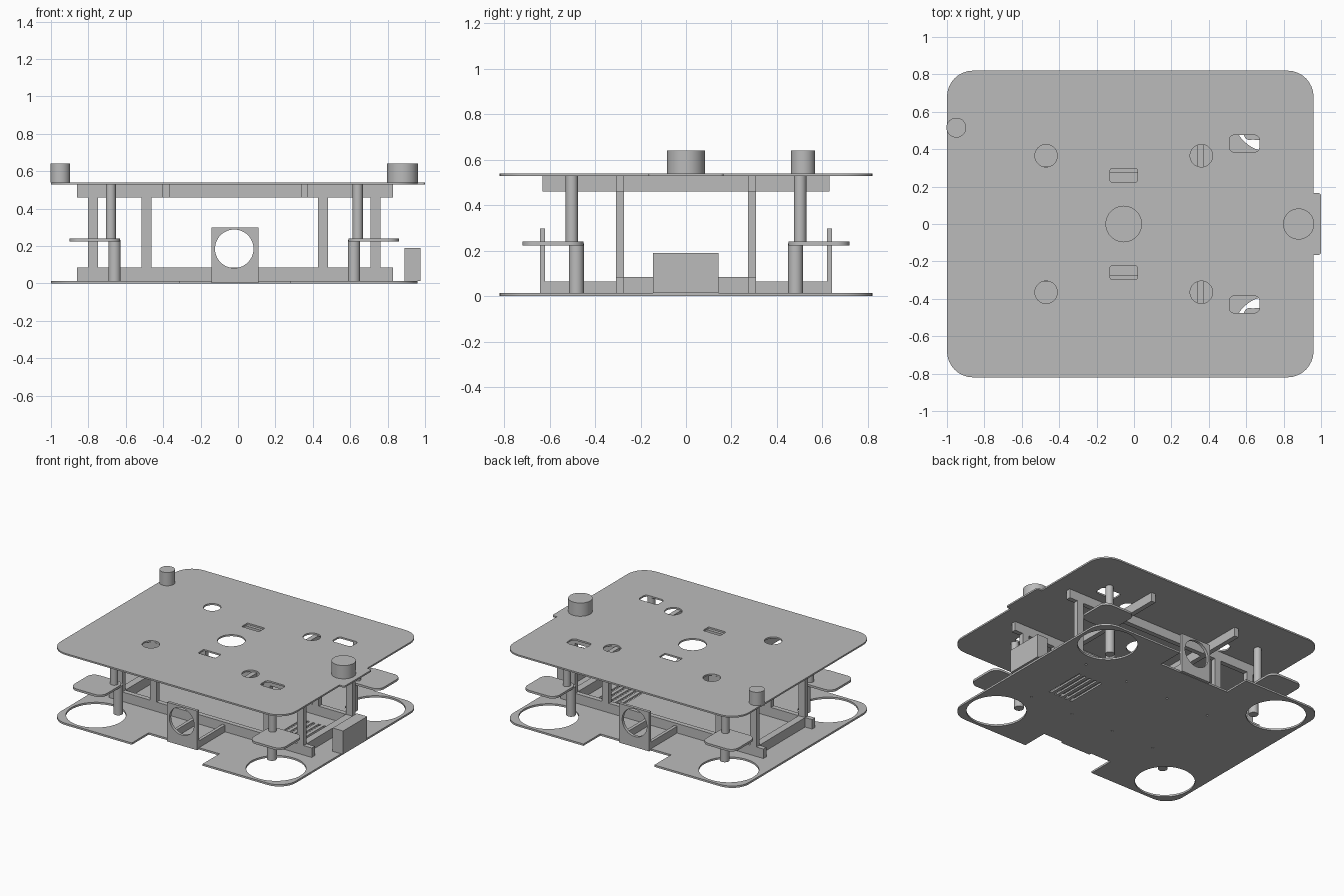
import bpy
import math
from mathutils import Matrix, Vector

old = bpy.data.objects.get("Cube")
if old:
    bpy.data.objects.remove(old, do_unlink=True)

grey = bpy.data.materials.new("plain grey")
grey.use_nodes = True
grey.diffuse_color = (0.5, 0.5, 0.5, 1)
grey.node_tree.nodes["Principled BSDF"].inputs["Base Color"].default_value = (0.5, 0.5, 0.5, 1)

SIDES = (-1, 1)
CX = -0.02  # symmetry line of the chassis


def finish(obj, name):
    obj.name = name
    obj.data.name = name
    obj.data.materials.clear()
    obj.data.materials.append(grey)
    bpy.ops.object.select_all(action='DESELECT')
    obj.select_set(True)
    bpy.context.view_layer.objects.active = obj
    bpy.ops.object.shade_smooth_by_angle(angle=math.radians(35))
    return obj


def box(name, x, y, z):
    """Box given by its (low, high) range on each axis."""
    bpy.ops.mesh.primitive_cube_add(size=1)
    obj = bpy.context.object
    spans = (x, y, z)
    size = Matrix.Diagonal([b - a for a, b in spans] + [1])
    obj.data.transform(Matrix.Translation([(a + b) / 2 for a, b in spans]) @ size)
    return finish(obj, name)


def cylinder(name, x, y, r, low, high):
    bpy.ops.mesh.primitive_cylinder_add(vertices=40, radius=r, depth=high - low,
                                        location=(x, y, (low + high) / 2))
    return finish(bpy.context.object, name)


def circle(x, y, r, n=48):
    return [(x + r * math.cos(math.tau * i / n), y + r * math.sin(math.tau * i / n))
            for i in range(n)]


def rounded(corners, steps=8):
    """Square-cornered outline; each corner is (x, y, radius)."""
    pts = []
    for i, (x, y, r) in enumerate(corners):
        p = Vector((x, y))
        if r == 0:
            pts.append(p)
            continue
        before = (Vector(corners[i - 1][:2]) - p).normalized() * r
        after = (Vector(corners[(i + 1) % len(corners)][:2]) - p).normalized() * r
        for k in range(steps + 1):
            t = math.pi / 2 * k / steps
            pts.append(p + before * (1 - math.sin(t)) + after * (1 - math.cos(t)))
    return pts


def rectangle(x, y, w, h, r=0):
    return rounded([(x + sx * w / 2, y + sy * h / 2, r)
                    for sx, sy in ((-1, -1), (1, -1), (1, 1), (-1, 1))])


def sheet(name, outline, holes, low, high, turn=None):
    """Flat sheet with holes, filled from a 2D curve."""
    curve = bpy.data.curves.new(name, 'CURVE')
    curve.dimensions = '2D'
    curve.fill_mode = 'BOTH'
    curve.extrude = (high - low) / 2
    for loop in [outline] + holes:
        spline = curve.splines.new('POLY')
        spline.points.add(len(loop) - 1)
        for point, (x, y) in zip(spline.points, loop):
            point.co = (x, y, 0, 1)
        spline.use_cyclic_u = True
    temp = bpy.data.objects.new(name + " curve", curve)
    bpy.context.collection.objects.link(temp)
    graph = bpy.context.evaluated_depsgraph_get()
    mesh = bpy.data.meshes.new_from_object(temp.evaluated_get(graph))
    bpy.data.objects.remove(temp, do_unlink=True)
    mesh.transform(Matrix.Translation((0, 0, (low + high) / 2)))
    if turn:
        mesh.transform(turn)
    obj = bpy.data.objects.new(name, mesh)
    bpy.context.collection.objects.link(obj)
    return finish(obj, name)


# Top deck with a small tab on its +x edge
deck = rounded([(-1, -0.82, 0.14), (0.96, -0.82, 0.14), (0.96, -0.165, 0),
                (1, -0.165, 0.015), (1, 0.165, 0.015), (0.96, 0.165, 0),
                (0.96, 0.82, 0.14), (-1, 0.82, 0.14)])
openings = [circle(-0.055, 0, 0.095)]
for s in SIDES:
    openings += [circle(-0.47, s * 0.365, 0.06), circle(0.36, s * 0.365, 0.06),
                 rectangle(-0.055, s * 0.26, 0.145, 0.07, 0.008),
                 rectangle(0.59, s * 0.43, 0.16, 0.09, 0.025)]
sheet("top_deck", deck, openings, 0.528, 0.54)

# Bottom deck with front and back notches, wheel holes, vents and screw holes
base = rounded([(-1, -0.82, 0.14), (-0.31, -0.82, 0), (-0.31, -0.62, 0), (0.28, -0.62, 0),
                (0.28, -0.82, 0), (0.96, -0.82, 0.14), (0.96, 0.82, 0.14), (0.28, 0.82, 0),
                (0.28, 0.62, 0), (-0.31, 0.62, 0), (-0.31, 0.82, 0), (-1, 0.82, 0.14)])
openings = [circle(CX + sx * 0.75, sy * 0.59, 0.205) for sx in SIDES for sy in SIDES]
openings += [rectangle(0.43 + 0.046 * i, 0, 0.02, 0.32) for i in range(5)]
openings += [circle(-0.41 + 0.36 * i, s * 0.29, 0.008, 12) for i in range(4) for s in SIDES]
sheet("bottom_deck", base, openings, 0, 0.014)

# Discs on the top deck
cylinder("large_top_disc", 0.88, 0, 0.083, 0.54, 0.64)
cylinder("small_top_disc", -0.95, 0.515, 0.053, 0.54, 0.64)

# Frame: lower and upper rails, with posts between them
for s in SIDES:
    y = sorted((s * 0.272, s * 0.308))
    box("lower_rail", (-0.86, 0.83), y, (0.014, 0.085))
    box("upper_rail", (-0.86, 0.83), y, (0.46, 0.528))
    for x in (-0.775, -0.49, 0.455, 0.735):
        box("frame_post", (x - 0.027, x + 0.027), y, (0.085, 0.46))
for x in (-0.775, 0.735):
    box("lower_cross_bar", (x - 0.027, x + 0.027), (-0.272, 0.272), (0.014, 0.085))
for x in (-0.385, 0.355):
    box("upper_cross_arm", (x - 0.018, x + 0.018), (-0.63, 0.63), (0.46, 0.528))

# Sensor panels with round windows, joined to the frame by short bars
for s in SIDES:
    stand = Matrix.Translation((0, s * 0.63, 0)) @ Matrix.Rotation(math.pi / 2, 4, 'X')
    sheet("sensor_panel", rectangle(-0.016, 0.15, 0.25, 0.295), [circle(CX, 0.185, 0.103)],
          -0.011, 0.011, stand)
    for x in (-0.13, 0.097):
        box("panel_bar", (x - 0.012, x + 0.012), sorted((s * 0.29, s * 0.62)), (0.014, 0.065))

# Corner mounts: rounded plate with an offset pin below and above
for sx in SIDES:
    for sy in SIDES:
        sheet("mount_plate", rectangle(CX + sx * 0.745, sy * 0.585, 0.27, 0.27, 0.06), [],
              0.224, 0.24)
        cylinder("lower_pin", CX + sx * 0.64, sy * 0.482, 0.033, 0.014, 0.232)
        cylinder("upper_pin", CX + sx * 0.66, sy * 0.502, 0.027, 0.232, 0.53)

# Connector block on the +x edge
box("connector_block", (0.89, 0.977), (-0.145, 0.142), (0.014, 0.19))
